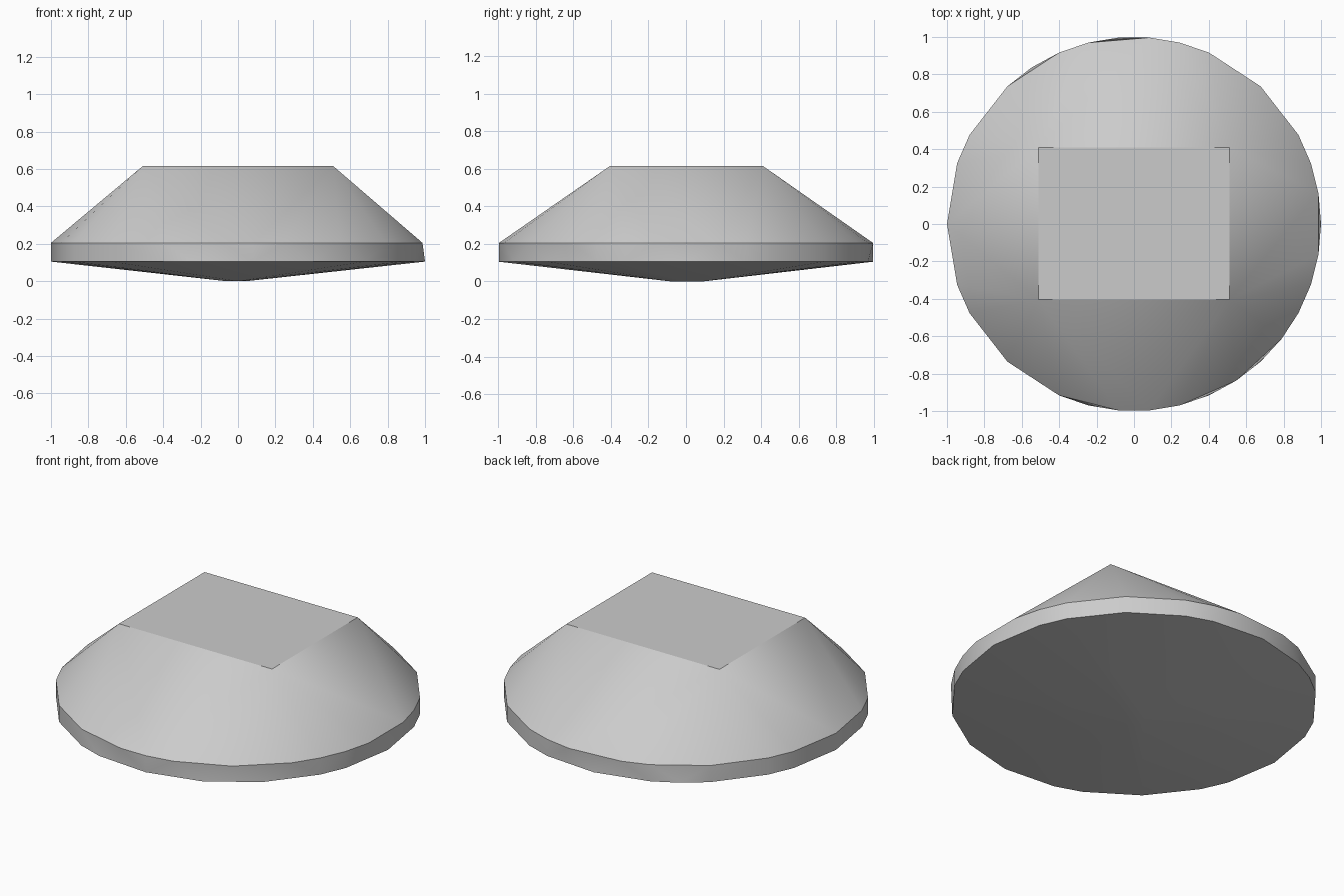
import bpy, bmesh, math

cube = bpy.data.objects.get("Cube")
if cube:
    bpy.data.objects.remove(cube)

STEPS = 38  # full division of the girdle circle


def ring(skipped, z):
    """Points on the unit circle, leaving out the skipped steps."""
    for k in range(STEPS):
        if k not in skipped:
            a = k * math.tau / STEPS
            yield math.cos(a), math.sin(a), z


# Table, upper girdle, lower girdle and blunt tip of the cut stone
table = [(x, y, 0.615) for x in (-0.51, 0.51) for y in (-0.405, 0.41)]
upper = list(ring({0, 4, 6, 10, 13, 15, 18, 20, 23, 25, 27, 31, 33}, 0.205))
lower = list(ring({1, 4, 6, 9, 11, 15, 18, 20, 23, 25, 28, 30, 32, 34, 37}, 0.105))
tip = [(-0.06, 0, 0), (0, -0.08, 0), (0.04, 0, 0), (0, 0.09, 0)]

# Faceted hull around the levels
bm = bmesh.new()
for point in table + upper + lower + tip:
    bm.verts.new(point)
bmesh.ops.convex_hull(bm, input=bm.verts)
bmesh.ops.dissolve_limit(bm, angle_limit=math.radians(0.3),
                         verts=bm.verts, edges=bm.edges)
bmesh.ops.recalc_face_normals(bm, faces=bm.faces)
mesh = bpy.data.meshes.new("cut_stone")
bm.to_mesh(mesh)
bm.free()
stone = bpy.data.objects.new("cut_stone", mesh)
bpy.context.collection.objects.link(stone)

# Plain grey
grey = bpy.data.materials.new("light_grey")
grey.use_nodes = True
colour = (0.6, 0.6, 0.6, 1)
grey.diffuse_color = colour
grey.node_tree.nodes["Principled BSDF"].inputs["Base Color"].default_value = colour
mesh.materials.append(grey)

# Soft sides with crisp table and girdle edges
bpy.ops.object.select_all(action="DESELECT")
stone.select_set(True)
bpy.context.view_layer.objects.active = stone
bpy.ops.object.shade_smooth_by_angle(angle=math.radians(30))
